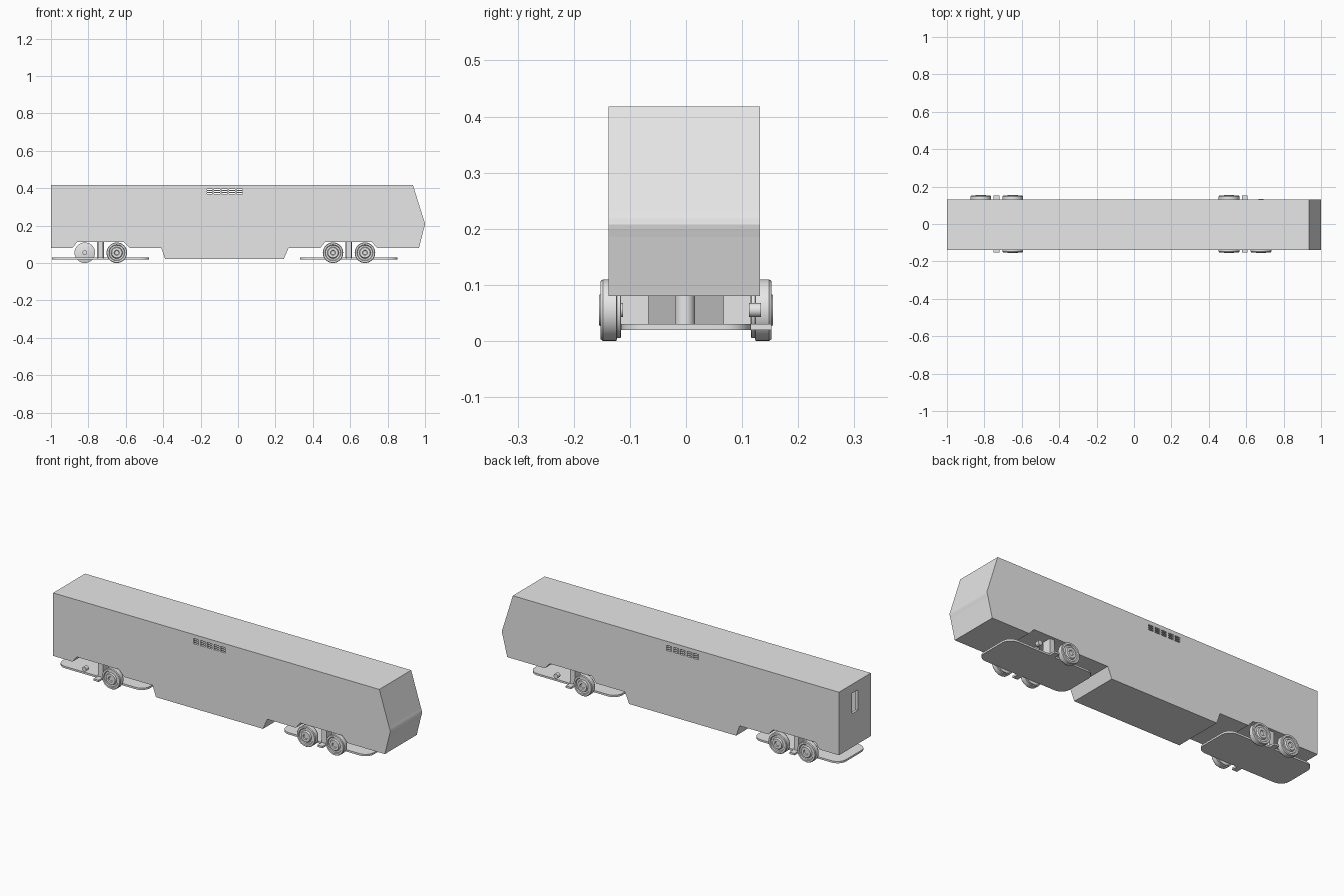
import bpy, bmesh, math
from mathutils import Matrix, Vector

if "Cube" in bpy.data.objects:
    bpy.data.objects.remove(bpy.data.objects["Cube"], do_unlink=True)

grey = bpy.data.materials.new("plain_grey")
grey.use_nodes = True
grey.diffuse_color = (0.8, 0.8, 0.8, 1)
grey.node_tree.nodes["Principled BSDF"].inputs["Base Color"].default_value = (0.8, 0.8, 0.8, 1)


def finish(name, bm):
    bmesh.ops.recalc_face_normals(bm, faces=bm.faces)
    mesh = bpy.data.meshes.new(name)
    bm.to_mesh(mesh)
    bm.free()
    mesh.materials.append(grey)
    obj = bpy.data.objects.new(name, mesh)
    bpy.context.collection.objects.link(obj)
    return obj


def add_box(bm, x, y, z):
    """Box between (min, max) pairs."""
    size = [b - a for a, b in (x, y, z)]
    mid = [(a + b) / 2 for a, b in (x, y, z)]
    bmesh.ops.create_cube(bm, size=1, matrix=Matrix.Translation(mid) @ Matrix.Diagonal((*size, 1)))


def prism(name, points, direction):
    """Extrude a closed outline along a direction."""
    bm = bmesh.new()
    face = bm.faces.new([bm.verts.new(p) for p in points])
    moved = bmesh.ops.extrude_face_region(bm, geom=[face])["geom"]
    bmesh.ops.translate(bm, vec=direction, verts=[v for v in moved if isinstance(v, bmesh.types.BMVert)])
    return finish(name, bm)


def smooth(obj):
    bpy.ops.object.select_all(action="DESELECT")
    obj.select_set(True)
    bpy.context.view_layer.objects.active = obj
    bpy.ops.object.shade_smooth_by_angle(angle=math.radians(30))


def lathe(name, profile, x, side, z, steps=32):
    """Spin (radius, distance out) points about a crosswise axle."""
    bm = bmesh.new()
    verts = [bm.verts.new((x + r, side * y, z)) for r, y in profile]
    edges = [bm.edges.new(pair) for pair in zip(verts, verts[1:])]
    bmesh.ops.spin(bm, geom=verts + edges, cent=(x, 0, z), axis=(0, 1, 0),
                   angle=math.tau, steps=steps)
    bmesh.ops.remove_doubles(bm, verts=bm.verts, dist=0.0001)
    obj = finish(name, bm)
    smooth(obj)


def cut(obj, cutter):
    mod = obj.modifiers.new("cut", "BOOLEAN")
    mod.operation = "DIFFERENCE"
    mod.solver = "EXACT"
    mod.object = cutter
    bpy.context.view_layer.objects.active = obj
    bpy.ops.object.modifier_apply(modifier=mod.name)
    bpy.data.objects.remove(cutter, do_unlink=True)


# Car body: side outline with wheel arches, deep centre skirt and folded nose
outline = [(-1, .08), (-.885, .08), (-.86, .112), (-.61, .112), (-.58, .08),
           (-.41, .08), (-.39, .022), (.245, .022), (.27, .08),
           (.44, .08), (.465, .112), (.715, .112), (.745, .08), (.968, .08),
           (.994, .185), (.998, .198), (1, .208), (.998, .218), (.993, .232),
           (.935, .418), (-1, .418)]
body = prism("car_body", [(x, -.138, z) for x, z in outline], (0, .27, 0))

# Hollow inside
bm = bmesh.new()
add_box(bm, (-.985, .91), (-.125, .119), (.13, .403))
cut(body, finish("cavity_cutter", bm))

# Side vents and end door window
bm = bmesh.new()
for col in range(5):
    x = -.152 + col * .04
    for row in range(3):
        z = .372 + row * .0105
        add_box(bm, (x - .015, x + .015), (-.2, .2), (z - .0035, z + .0035))
add_box(bm, (-1.1, -.95), (-.027, .023), (.26, .37))
cut(body, finish("opening_cutter", bm))

# Wheel section, from the inner flange to the hub
wheel = [(0, .118), (.048, .116), (.050, .117), (.050, .123), (.055, .124),
         (.055, .148), (.052, .152), (.043, .152), (.040, .147),
         (.031, .147), (.027, .155), (.014, .155), (.011, .150), (0, .150)]
stub = [(0, .112), (.0125, .112), (.0125, .134), (0, .134)]

for end, centre in (("rear", -.735), ("front", .592)):
    # Under-plate with rounded corners
    half_x, half_y, radius = .26, .116, .05
    corner = []
    for sx, sy, start in ((1, 1, 0), (-1, 1, 90), (-1, -1, 180), (1, -1, 270)):
        for step in range(7):
            a = math.radians(start + step * 15)
            corner.append((centre + sx * (half_x - radius) + radius * math.cos(a),
                           sy * (half_y - radius) + radius * math.sin(a), .02))
    smooth(prism(end + "_bogie_plate", corner, (0, 0, .01)))

    # Centre pivot and side hangers with steps
    bm = bmesh.new()
    bmesh.ops.create_cone(bm, cap_ends=True, segments=24, radius1=.018, radius2=.018,
                          depth=.09, matrix=Matrix.Translation(Vector((centre, -.002, .073))))
    smooth(finish(end + "_bogie_pivot", bm))
    for side, label in ((1, "left"), (-1, "right")):
        bm = bmesh.new()
        add_box(bm, (centre - .014, centre + .014),
                sorted((side * .067, side * .116)), (.028, .116))
        add_box(bm, (centre - .015, centre + .015),
                sorted((side * .1, side * .152)), (.02, .03))
        finish(f"{end}_{label}_hanger", bm)

        # Two wheels per side; one corner on each bogie has a bare axle stub
        for n, offset in (("a", -.084), ("b", .087)):
            x = centre + offset
            lathe(f"{end}_{label}_axle_stub_{n}", stub, x, side, .055, 20)
            if (end, label, n) not in (("rear", "right", "a"), ("front", "left", "b")):
                lathe(f"{end}_{label}_wheel_{n}", wheel, x, side, .055)
